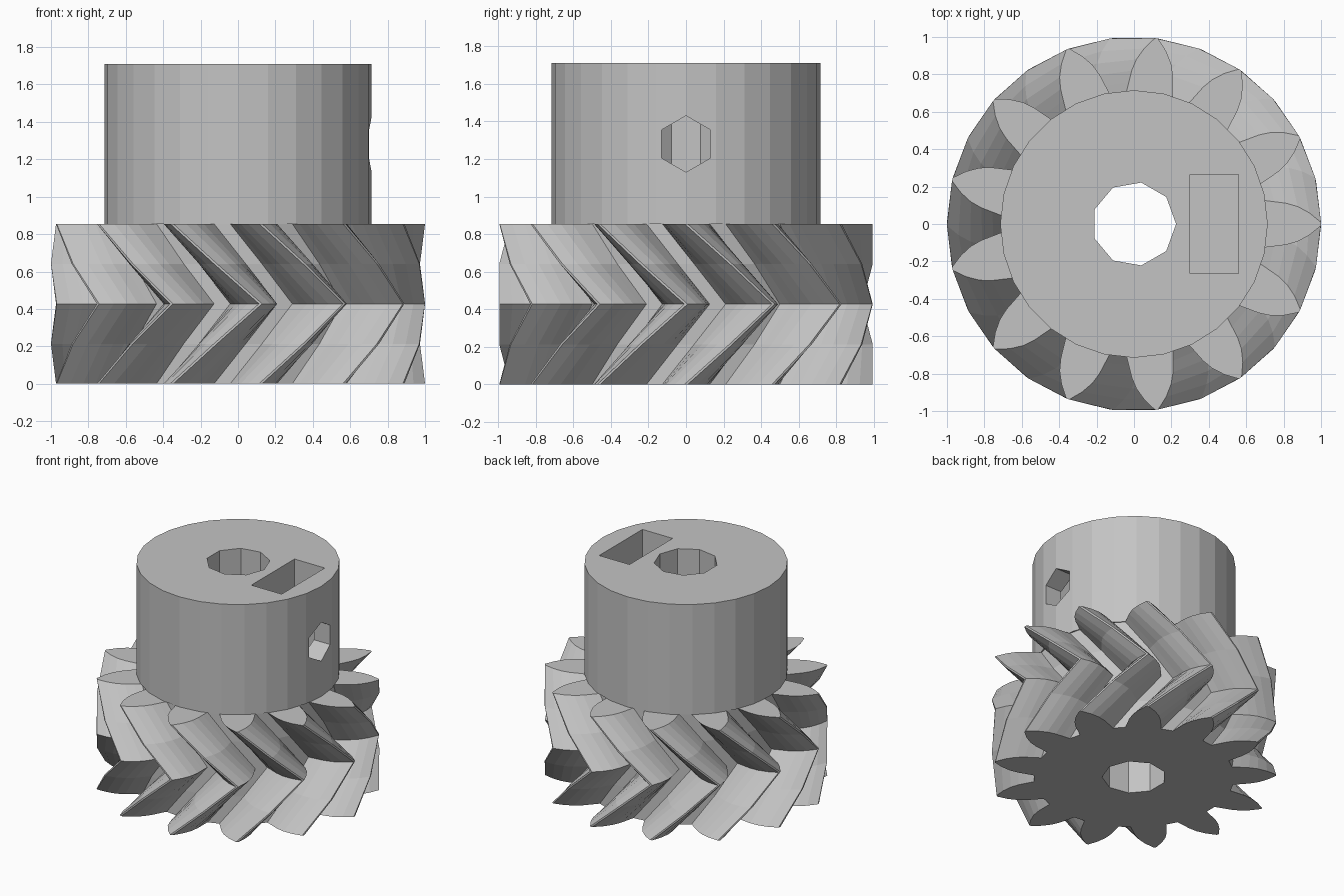
import bpy, bmesh, math
from mathutils import Matrix

cube = bpy.data.objects.get("Cube")
if cube:
    bpy.data.objects.remove(cube, do_unlink=True)

TEETH = 13
PITCH = math.tau / TEETH
GEAR_H = 0.855
TOP = 1.71

grey = bpy.data.materials.new("plain grey")
grey.use_nodes = True
GREY = (0.55, 0.55, 0.55, 1)
grey.diffuse_color = GREY
grey.node_tree.nodes["Principled BSDF"].inputs["Base Color"].default_value = GREY


def make_object(name, bm):
    bmesh.ops.recalc_face_normals(bm, faces=bm.faces)
    mesh = bpy.data.meshes.new(name)
    bm.to_mesh(mesh)
    bm.free()
    mesh.materials.append(grey)
    obj = bpy.data.objects.new(name, mesh)
    bpy.context.collection.objects.link(obj)
    return obj


def loft(name, profile, levels):
    """Stack a polar profile (radius, angle) at each (height, twist) level."""
    bm = bmesh.new()
    rings = [[bm.verts.new((r * math.cos(a + twist), r * math.sin(a + twist), z))
              for r, a in profile] for z, twist in levels]
    n = len(profile)
    for low, high in zip(rings, rings[1:]):
        for i in range(n):
            j = (i + 1) % n
            bm.faces.new((low[i], low[j], high[j], high[i]))
    bm.faces.new(rings[0][::-1])
    bm.faces.new(rings[-1])
    return make_object(name, bm)


def circle(radius, sides):
    return [(radius, math.tau * i / sides) for i in range(sides)]


def cut(target, cutter):
    mod = target.modifiers.new("cut", "BOOLEAN")
    mod.operation = "DIFFERENCE"
    mod.solver = "EXACT"
    mod.object = cutter
    bpy.context.view_layer.objects.active = target
    bpy.ops.object.modifier_apply(modifier=mod.name)


# Herringbone gear: pointed curved teeth, twisted one pitch and back
flank = [(0.705, 10.3), (0.76, 9.0), (0.82, 7.8), (0.88, 6.1), (0.94, 3.6), (1.0, 0.5)]
half = [(r, math.radians(a)) for r, a in flank]
tooth = [(r, -a) for r, a in half] + [(r, a) for r, a in reversed(half)]
outline = [(r, a + k * PITCH) for k in range(TEETH) for r, a in tooth]
twists = (0, 0.5, 1, 0.5, 0)
levels = [(GEAR_H * i / 4, PITCH * t) for i, t in enumerate(twists)]
gear = loft("herringbone_gear", outline, levels)

# Clamping hub above the gear
hub = loft("hub", circle(0.715, 28), [(GEAR_H, 0), (TOP, 0)])

# Shaft bore through both parts
bore = loft("bore_cutter", circle(0.225, 9), [(-0.1, 0), (TOP + 0.1, 0)])

# Radial screw hole towards +x
screw = loft("screw_cutter", circle(0.15, 6), [(0, 0), (1, 0)])
screw.data.transform(Matrix.Translation((0, 0, 1.28)) @ Matrix.Rotation(math.pi / 2, 4, "Y"))

# Nut slot open at the top of the hub
bm = bmesh.new()
bmesh.ops.create_cube(bm, size=1)
bmesh.ops.scale(bm, vec=(0.26, 0.53, 0.8), verts=bm.verts)
bmesh.ops.translate(bm, vec=(0.43, 0, 1.41), verts=bm.verts)
slot = make_object("slot_cutter", bm)

cut(gear, bore)
for cutter in (bore, screw, slot):
    cut(hub, cutter)
for cutter in (bore, screw, slot):
    bpy.data.objects.remove(cutter, do_unlink=True)
